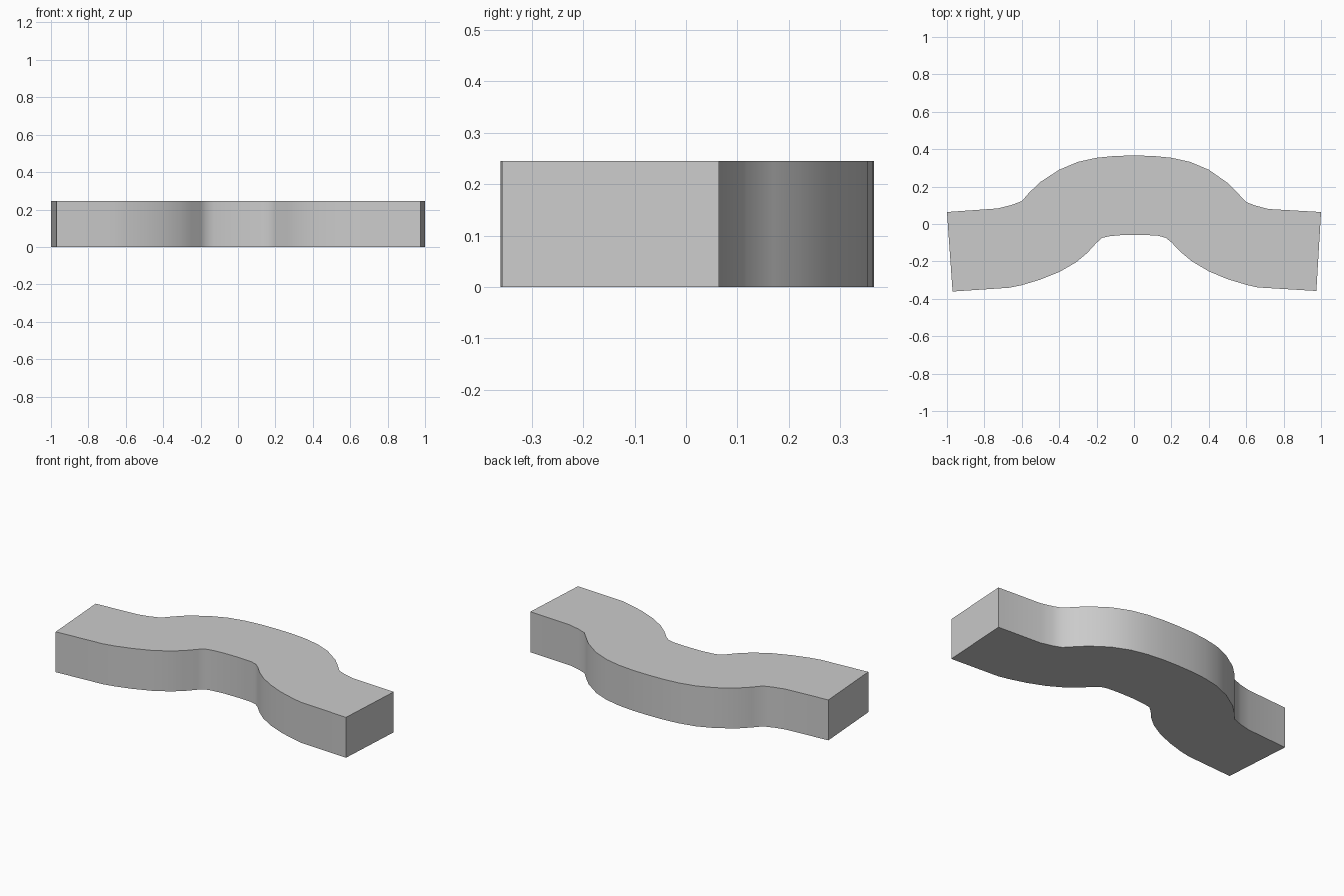
import bpy, bmesh, math

if "Cube" in bpy.data.objects:
    bpy.data.objects.remove(bpy.data.objects["Cube"])

HEIGHT = 0.245

# Plan outline: back edge left to right, then front edge right to left
back_edge = [(-1, .064), (-.73, .083), (-.66, .1), (-.6, .122), (-.56, .168), (-.5, .225),
             (-.4, .29), (-.3, .332), (-.2, .354), (-.1, .364), (0, .366), (.1, .364),
             (.2, .354), (.3, .332), (.4, .29), (.5, .22), (.55, .17), (.6, .117),
             (.65, .098), (.72, .08), (1, .064)]
front_edge = [(.975, -.358), (.66, -.339), (.6, -.325), (.5, -.295), (.4, -.253),
              (.31, -.2), (.25, -.15), (.2, -.098), (.17, -.074), (.13, -.063), (.05, -.058),
              (-.05, -.058), (-.13, -.065), (-.17, -.074), (-.2, -.1), (-.25, -.155),
              (-.31, -.205), (-.4, -.257), (-.5, -.297), (-.6, -.327), (-.67, -.341),
              (-.97, -.361)]

# Curved bar: outline extruded upward
bm = bmesh.new()
base = bm.faces.new([bm.verts.new((x, y, 0)) for x, y in back_edge + front_edge])
top = bmesh.ops.extrude_face_region(bm, geom=[base], use_keep_orig=True)
bmesh.ops.translate(bm, vec=(0, 0, HEIGHT),
                    verts=[g for g in top["geom"] if isinstance(g, bmesh.types.BMVert)])
bmesh.ops.recalc_face_normals(bm, faces=bm.faces)

mesh = bpy.data.meshes.new("curved_bar")
bm.to_mesh(mesh)
bm.free()
bar = bpy.data.objects.new("curved_bar", mesh)
bpy.context.collection.objects.link(bar)

# Smooth walls, crisp rims
bpy.context.view_layer.objects.active = bar
bar.select_set(True)
bpy.ops.object.shade_smooth_by_angle(angle=math.radians(30))
